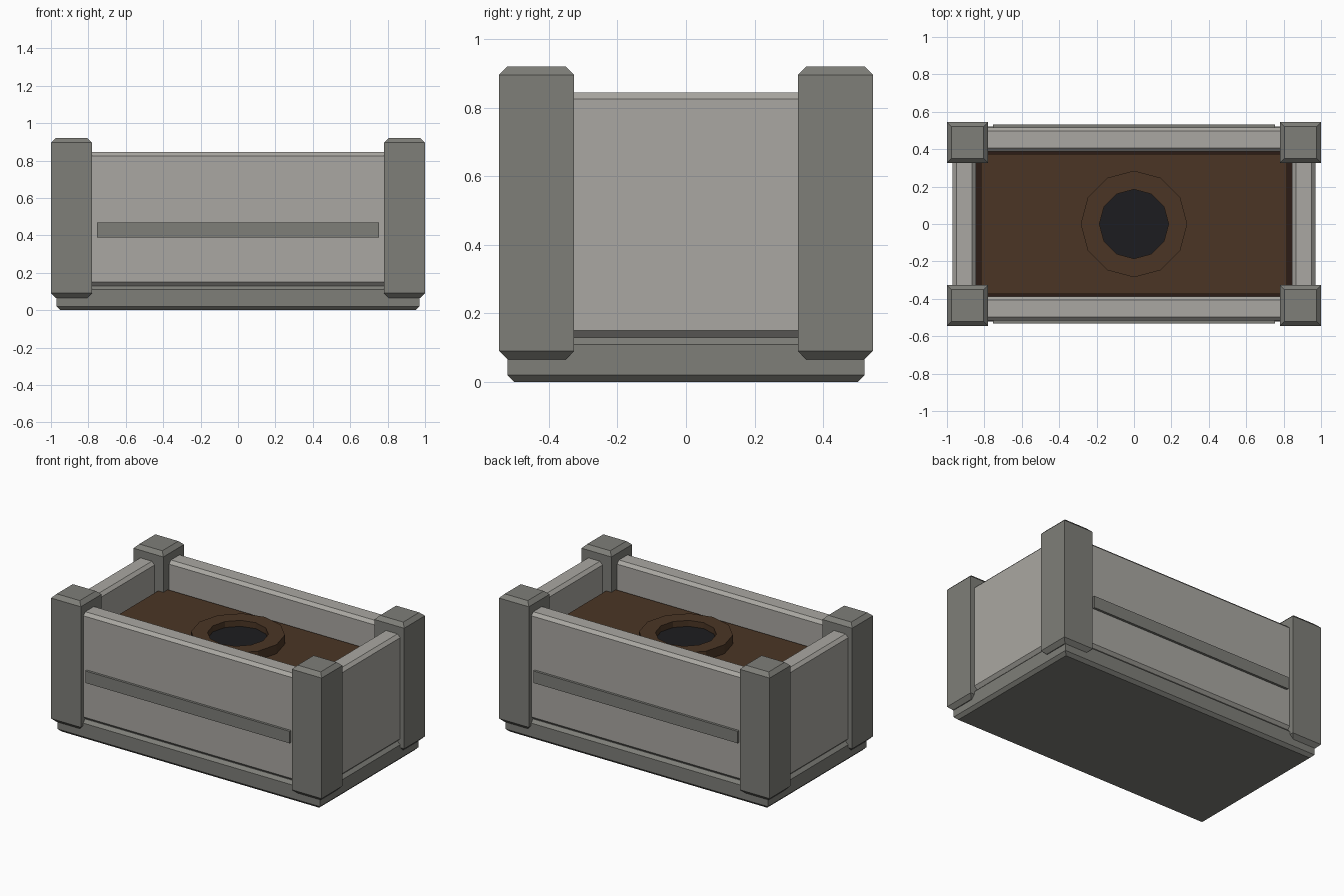
import bpy, bmesh
from math import cos, sin, pi

if "Cube" in bpy.data.objects:
    bpy.data.objects.remove(bpy.data.objects["Cube"])


def material(name, rgb):
    m = bpy.data.materials.new(name)
    m.diffuse_color = (*rgb, 1)
    m.use_nodes = True
    m.node_tree.nodes["Principled BSDF"].inputs["Base Color"].default_value = m.diffuse_color
    return m


LIGHT = material("light_stone", (0.40, 0.39, 0.36))
DARK = material("dark_stone", (0.21, 0.21, 0.19))
SOIL = material("soil", (0.07, 0.036, 0.018))
LINER = material("dark_soil", (0.025, 0.012, 0.008))
HOLE = material("hole_black", (0.012, 0.012, 0.014))


def finish(name, bm, mat):
    bmesh.ops.recalc_face_normals(bm, faces=bm.faces)
    me = bpy.data.meshes.new(name)
    bm.to_mesh(me)
    bm.free()
    me.materials.append(mat)
    ob = bpy.data.objects.new(name, me)
    bpy.context.collection.objects.link(ob)
    return ob


def loft(name, rings, mat, closed=False):
    """Skin a list of equal-length point rings; cap the ends or close the loop."""
    bm = bmesh.new()
    vs = [[bm.verts.new(p) for p in r] for r in rings]
    n = len(rings[0])
    pairs = list(zip(vs, vs[1:])) + ([(vs[-1], vs[0])] if closed else [])
    for a, b in pairs:
        for i in range(n):
            j = (i + 1) % n
            bm.faces.new((a[i], a[j], b[j], b[i]))
    if not closed:
        bm.faces.new(vs[0])
        bm.faces.new(vs[-1])
    return finish(name, bm, mat)


def block(name, x, y, z, mat, c=0.0):
    """Box from (min, max) ranges with chamfered top and bottom rims."""
    def rect(d, h):
        return [(x[0] + d, y[0] + d, h), (x[1] - d, y[0] + d, h),
                (x[1] - d, y[1] - d, h), (x[0] + d, y[1] - d, h)]
    if c:
        rings = [rect(c, z[0]), rect(0, z[0] + c), rect(0, z[1] - c), rect(c, z[1])]
    else:
        rings = [rect(0, z[0]), rect(0, z[1])]
    return loft(name, rings, mat)


def circle(r, z, n=12):
    return [(r * sin(2 * pi * i / n), r * cos(2 * pi * i / n), z) for i in range(n)]


def span(s, a, b):
    return tuple(sorted((s * a, s * b)))


# base plinth
block("base", (-0.97, 0.97), (-0.52, 0.52), (0, 0.13), DARK, 0.02)

# corner posts, wall panels and trim strips
for s, side, end in ((-1, "front", "left"), (1, "back", "right")):
    block(side + "_panel", (-0.84, 0.84), span(s, 0.387, 0.517), (0.13, 0.845), LIGHT, 0.02)
    block(side + "_strip", (-0.755, 0.755), span(s, 0.50, 0.533), (0.39, 0.47), DARK)
    block(end + "_panel", span(s, 0.845, 0.97), (-0.40, 0.40), (0.13, 0.845), LIGHT, 0.02)
    for t, name in ((-1, "left"), (1, "right")):
        block(f"{side}_{name}_post", span(t, 0.78, 1), span(s, 0.326, 0.545),
              (0.066, 0.921), DARK, 0.025)

# soil fill with a darker edge
block("soil_liner", (-0.845, 0.845), (-0.387, 0.387), (0.13, 0.635), LINER)
block("soil", (-0.818, 0.818), (-0.373, 0.373), (0.13, 0.66), SOIL)

# raised soil ring around the planting hole
loft("soil_ring", [circle(0.285, 0.65), circle(0.285, 0.72),
                   circle(0.185, 0.72), circle(0.185, 0.65)], SOIL, closed=True)
loft("planting_hole", [circle(0.185, 0.65), circle(0.185, 0.68)], HOLE)
